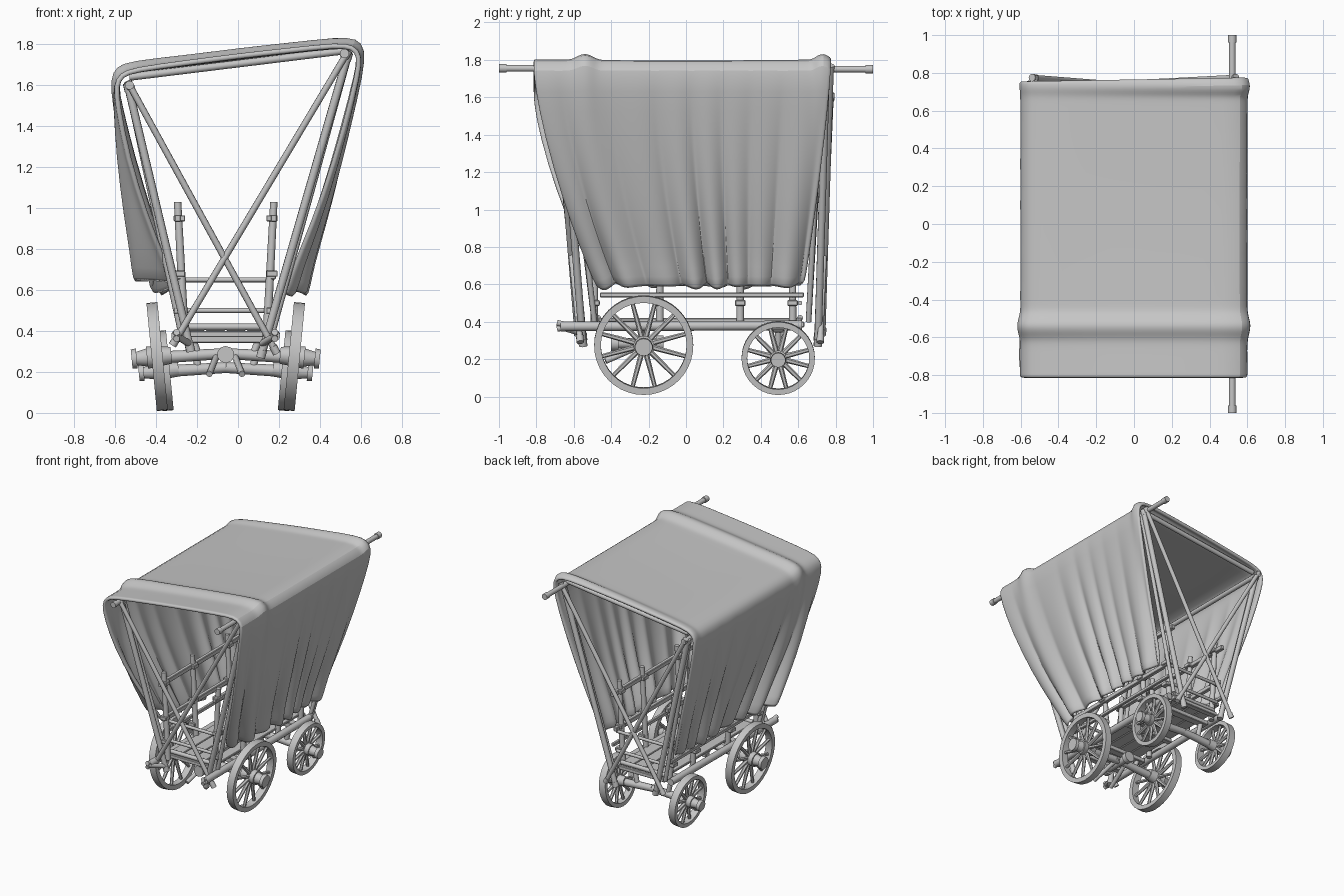
import bpy, bmesh, math
from mathutils import Vector, Matrix

if "Cube" in bpy.data.objects:
    bpy.data.objects.remove(bpy.data.objects["Cube"])

SHADE = (0.56, 0.56, 0.56, 1)
grey = bpy.data.materials.new("plain grey")
grey.use_nodes = True
grey.diffuse_color = SHADE
grey.node_tree.nodes["Principled BSDF"].inputs["Base Color"].default_value = SHADE

MID = -0.06  # the chassis sits a little off centre


def finish(name, bm, smooth=True):
    bmesh.ops.recalc_face_normals(bm, faces=bm.faces)
    mesh = bpy.data.meshes.new(name)
    bm.to_mesh(mesh)
    bm.free()
    mesh.materials.append(grey)
    if smooth:
        mesh.shade_smooth()
        mesh.set_sharp_from_angle(angle=math.radians(40))
    obj = bpy.data.objects.new(name, mesh)
    bpy.context.scene.collection.objects.link(obj)
    return obj


def add_rod(bm, a, b, r, r_end=None, sides=10):
    a, b = Vector(a), Vector(b)
    turn = (b - a).to_track_quat("Z", "Y").to_matrix().to_4x4()
    bmesh.ops.create_cone(bm, cap_ends=True, segments=sides, radius1=r,
                          radius2=r if r_end is None else r_end, depth=(b - a).length,
                          matrix=Matrix.Translation((a + b) / 2) @ turn)


def rod(name, a, b, r, r_end=None, knob=0):
    """Round pole, with optional collars at both ends."""
    bm = bmesh.new()
    add_rod(bm, a, b, r, r_end)
    if knob:
        a, b = Vector(a), Vector(b)
        step = (b - a).normalized() * 0.04
        add_rod(bm, a, a + step, knob)
        add_rod(bm, b - step, b, knob)
    return finish(name, bm)


def box(name, centre, size):
    bm = bmesh.new()
    bmesh.ops.create_cube(bm, size=1, matrix=Matrix.Translation(centre)
                          @ Matrix.Diagonal((*size, 1)))
    bevel = finish(name, bm, False).modifiers.new("worn edges", "BEVEL")
    bevel.width = 0.004


# Canvas cover: a draped cross-section lofted from front to back
PROFILE = [(-0.34, 0.585), (-0.38, 0.75), (-0.44, 0.95), (-0.525, 1.25), (-0.58, 1.5),
           (-0.597, 1.6), (-0.57, 1.65), (-0.51, 1.675), (-0.25, 1.71), (0, 1.743),
           (0.25, 1.77), (0.49, 1.797), (0.56, 1.787), (0.595, 1.745), (0.585, 1.66),
           (0.525, 1.4), (0.435, 1.05), (0.355, 0.8), (0.325, 0.7), (0.3, 0.585)]


def bump(v, centre, width):
    return math.exp(-((v - centre) / width) ** 2)


def canvas_point(x, z, t):
    side = 0 if abs(x) < 0.5 and z > 1.65 else math.copysign(1, x)
    top = 1.6 if x < 0 else 1.74
    d = max(0, min(1, (top - z) / (top - 0.585)))
    front = -0.815 + 0.345 * d ** 1.5
    back = 0.765 + 0.015 * x - 0.14 * d ** 1.3
    y = front + (back - front) * t
    # uneven pleats deepen toward the hem
    pleat = abs(math.sin(math.pi * 8 * (t + 0.035 * math.sin(8 * t + side))))
    depth = d * (0.75 + 0.25 * math.sin(13 * t + side))
    x += side * 0.07 * (pleat - 0.5) * depth
    z -= 0.045 * (pleat - 0.5) * depth ** 4
    # flared left front corner, tucked right front corner
    if side < 0:
        x -= 0.14 * d * bump(t, 0.07, 0.09)
        z += 0.06 * d ** 3 * bump(t, 0.07, 0.09)
        x += 0.12 * d ** 2 * bump(t, 0, 0.035)
    elif side > 0:
        x -= 0.09 * d ** 2 * bump(t, 0, 0.07)
    # cloth lifts over the two hoops
    hoops = bump(y, -0.54, 0.05) + (0.65 + 0.6 * x) * bump(y, 0.73, 0.035)
    lift = 0.033 * hoops * (1 - d) ** 2
    x += 0.5 * side * lift
    z += lift if z > top - 0.05 else 0
    if not side:
        z -= 0.012 * math.sin(math.pi * t)
    return x, y, z


COLUMNS = 80
bm = bmesh.new()
rows = [[bm.verts.new(canvas_point(x, z, i / COLUMNS)) for x, z in PROFILE]
        for i in range(COLUMNS + 1)]
for r, s in zip(rows, rows[1:]):
    for j in range(len(PROFILE) - 1):
        bm.faces.new((r[j], r[j + 1], s[j + 1], s[j]))
canvas = finish("canvas_cover", bm)
thick = canvas.modifiers.new("thickness", "SOLIDIFY")
thick.thickness, thick.offset = 0.026, 0
soft = canvas.modifiers.new("soft", "SUBSURF")
soft.levels = soft.render_levels = 1


# Wheels, leaning outward at the top
def wheel(name, side, offset, y, radius, spokes, rim, hub):
    bm = bmesh.new()
    half, n = 0.027, 40
    rings = []
    for i in range(n):
        c, s = math.cos(math.tau * i / n), math.sin(math.tau * i / n)
        rings.append([bm.verts.new((w, r * c, r * s)) for w, r in
                      ((-half, radius), (half, radius), (half, radius - rim), (-half, radius - rim))])
    for i in range(n):
        a, b = rings[i], rings[(i + 1) % n]
        for k in range(4):
            m = (k + 1) % 4
            bm.faces.new((a[k], a[m], b[m], b[k]))
    for i in range(spokes):
        g = math.tau * (i + 0.5) / spokes
        ray = Vector((0, math.cos(g), math.sin(g)))
        add_rod(bm, ray * hub * 0.7, ray * (radius - rim * 0.7), 0.015, 0.011, 6)
    # turned hub with a flared outer cap
    add_rod(bm, (-0.07, 0, 0), (0.05, 0, 0), hub * 0.75, hub, 14)
    add_rod(bm, (0.05, 0, 0), (0.10, 0, 0), hub * 0.8, hub * 0.6, 14)
    add_rod(bm, (0.10, 0, 0), (0.125, 0, 0), hub * 0.9, hub * 0.85, 14)
    lean = Matrix.Rotation(math.radians(5.5), 4, "Y")
    flip = Matrix.Diagonal((side, 1, 1, 1))
    place = Matrix.Translation((MID + side * offset, y, radius + 0.01))
    bmesh.ops.transform(bm, matrix=place @ flip @ lean, verts=bm.verts)
    finish(name, bm)


for side, tag in ((-1, "right"), (1, "left")):
    wheel("front_wheel_" + tag, side, 0.335, -0.226, 0.265, 12, 0.036, 0.055)
    wheel("rear_wheel_" + tag, side, 0.30, 0.493, 0.196, 12, 0.03, 0.046)

# Axles, each hung from short posts under a cross beam
for tag, y, z in (("front", -0.226, 0.275), ("rear", 0.493, 0.206)):
    for side in (-1, 1):
        rod(tag + "_axle_half", (MID, y, z + 0.015), (MID + side * 0.33, y, z - 0.005), 0.026, 0.03)
        rod(tag + "_axle_post", (MID + side * 0.13, y, z), (MID + side * 0.17, y, 0.38), 0.018)
    box(tag + "_cross_beam", (MID, y, 0.36), (0.42, 0.06, 0.035))
rod("coupling", (MID, -0.4, 0.285), (MID, -0.12, 0.285), 0.028, knob=0.042)
for side in (-1, 1):
    rod("fork_arm", (MID + side * 0.08, -0.43, 0.19), (MID + side * 0.04, -0.2, 0.29), 0.016)

# Bed: planks, side beams, rails and stakes
for i in range(4):
    box("floor_plank", (MID + (i - 1.5) * 0.1, 0.075, 0.41), (0.096, 1.09, 0.018))
for y in (-0.46, 0.1, 0.61):
    box("bed_cross_bar", (MID, y, 0.385), (0.4, 0.045, 0.03))
for y in (-0.47, 0.61):
    rod("bed_end_bar", (MID - 0.19, y, 0.42), (MID + 0.19, y, 0.42), 0.016)
    for z in (0.5, 0.65):
        rod("end_rail", (MID - 0.22, y, z), (MID + 0.23, y, z), 0.012)
for side, tag in ((-1, "right"), (1, "left")):
    x = MID + side * 0.24
    rod("side_beam_" + tag, (x, -0.67, 0.375), (x, 0.62, 0.38), 0.026)
    for rise in (-1, 1):
        rod("beam_fork_" + tag, (x, -0.62, 0.378), (x, -0.69, 0.378 + rise * 0.016), 0.016)
    rod("beam_prong_" + tag, (x, -0.68, 0.375), (x - side * 0.06, -0.56, 0.34), 0.017)
    box("lower_rail_" + tag, (x + side * 0.012, 0.085, 0.543), (0.024, 1.09, 0.026))
    box("middle_rail_" + tag, (x - side * 0.01, 0.06, 0.67), (0.03, 1.14, 0.035))
    box("upper_rail_" + tag, (x - side * 0.005, 0.06, 0.95), (0.03, 1.2, 0.035))
    for y in (-0.49, -0.14, 0.29, 0.57):
        rod("stake_" + tag, (x - side * 0.04, y, 0.36), (x - side * 0.005, y, 1.03), 0.021, 0.018)
        for z in (0.5, 0.68, 0.95):
            box("stake_collar_" + tag, (x - side * 0.014, y, z), (0.056, 0.056, 0.03))

# Roof frame: ridge poles, hoops, leaning uprights and crossed braces
rod("long_ridge_pole", (0.52, -1, 1.755), (0.52, 1, 1.75), 0.018, knob=0.023)
rod("short_ridge_pole", (-0.53, -0.78, 1.6), (-0.53, 0.79, 1.6), 0.018, knob=0.022)
for y in (-0.54, 0.72):
    rod("hoop_bar", (-0.53, y, 1.64), (0.53, y, 1.77), 0.018)
for tag, top, foot, lap in (("front", -0.7, -0.58, 0.03), ("rear", 0.775, 0.73, -0.025)):
    rod(tag + "_upright_right", (-0.54, top + lap, 1.61), (-0.23, foot + lap, 0.3), 0.02, knob=0.023)
    rod(tag + "_upright_left", (0.54, top + lap, 1.76), (0.11, foot + lap, 0.27), 0.02, knob=0.023)
    rod(tag + "_brace_a", (-0.54, top, 1.62), (0.19, foot + lap / 2, 0.29), 0.016, knob=0.02)
    rod(tag + "_brace_b", (0.54, top, 1.77), (-0.32, foot, 0.33), 0.016, knob=0.02)
    rod(tag + "_inner_strut_right", (-0.54, top + 2 * lap, 1.6), (-0.28, foot + 3 * lap, 0.4), 0.015)
    rod(tag + "_inner_strut_left", (0.54, top + 2 * lap, 1.74), (0.17, foot + 3 * lap, 0.4), 0.015)
